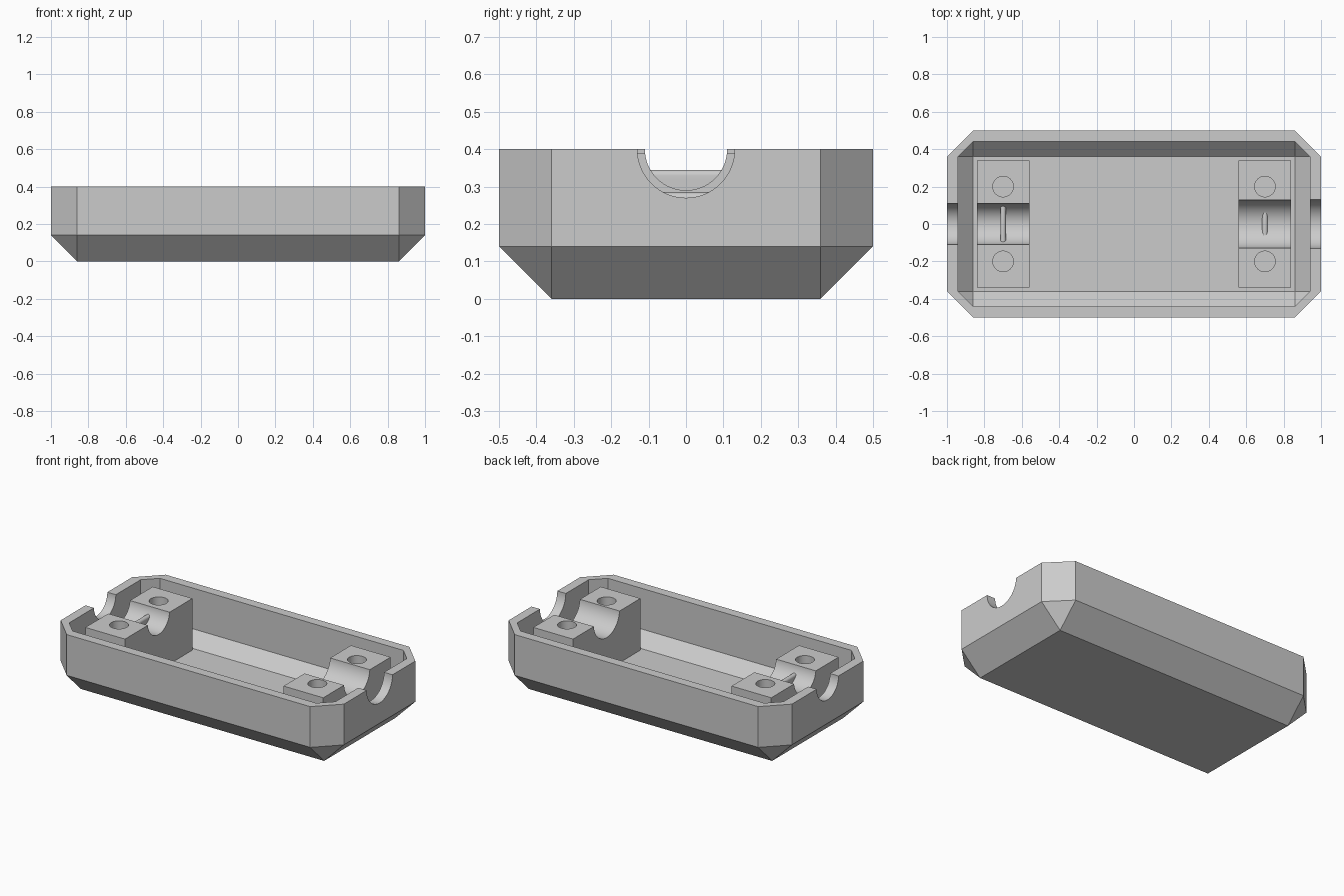
import bpy, bmesh, math

cube = bpy.data.objects.get("Cube")
if cube:
    bpy.data.objects.remove(cube, do_unlink=True)

grey = bpy.data.materials.new("plain_grey")
grey.use_nodes = True
GREY = (0.6, 0.6, 0.6, 1)
grey.diffuse_color = GREY
grey.node_tree.nodes["Principled BSDF"].inputs["Base Color"].default_value = GREY

RIM = 0.40        # height of the open edge, also the axis of the cradles
BLOCK_TOP = 0.39


def to_object(name, bm):
    bmesh.ops.recalc_face_normals(bm, faces=bm.faces)
    mesh = bpy.data.meshes.new(name)
    bm.to_mesh(mesh)
    bm.free()
    mesh.materials.append(grey)
    obj = bpy.data.objects.new(name, mesh)
    bpy.context.collection.objects.link(obj)
    return obj


def box(name, x, y, z):
    bm = bmesh.new()
    bmesh.ops.create_cube(bm, size=1)
    for v in bm.verts:
        for i, (low, high) in enumerate((x, y, z)):
            v.co[i] = low if v.co[i] < 0 else high
    return to_object(name, bm)


def cylinder(name, radius, length, centre, axis="Z", sides=64):
    bm = bmesh.new()
    bmesh.ops.create_cone(bm, cap_ends=True, segments=sides,
                          radius1=radius, radius2=radius, depth=length)
    obj = to_object(name, bm)
    obj.location = centre
    if axis == "X":
        obj.rotation_euler.y = math.pi / 2
    elif axis == "Y":
        obj.rotation_euler.x = math.pi / 2
    return obj


def combine(obj, others, operation):
    """Apply a boolean with each helper and then remove the helpers."""
    for other in others:
        other.hide_render = True
        mod = obj.modifiers.new(other.name, "BOOLEAN")
        mod.operation = operation
        mod.solver = "EXACT"
        mod.object = other
    bpy.context.view_layer.update()
    graph = bpy.context.evaluated_depsgraph_get()
    mesh = bpy.data.meshes.new_from_object(obj.evaluated_get(graph))
    obj.modifiers.clear()
    obj.data = mesh
    for other in others:
        bpy.data.objects.remove(other, do_unlink=True)


def smooth(obj):
    bpy.ops.object.select_all(action="DESELECT")
    obj.select_set(True)
    bpy.context.view_layer.objects.active = obj
    bpy.ops.object.shade_smooth_by_angle(angle=math.radians(30))


def cut_corner_loop(bm, half_x, half_y, cut, z):
    """Eight corner points; with no cut they fall together in pairs."""
    points = []
    for sx, sy in ((1, 1), (-1, 1), (-1, -1), (1, -1)):
        pair = [(sx * half_x, sy * (half_y - cut)), (sx * (half_x - cut), sy * half_y)]
        points += pair if sx * sy > 0 else pair[::-1]
    return [bm.verts.new((x, y, z)) for x, y in points]


# Tray shell: outer underside, outer wall, rim, inner wall, floor
bm = bmesh.new()
loops = [cut_corner_loop(bm, *ring) for ring in (
    (0.86, 0.36, 0, 0),
    (1.00, 0.50, 0.14, 0.14),
    (1.00, 0.50, 0.14, RIM),
    (0.94, 0.44, 0.08, RIM),
    (0.94, 0.44, 0.08, 0.14),
    (0.86, 0.36, 0, 0.06))]
for a, b in zip(loops, loops[1:]):
    for i in range(8):
        j = (i + 1) % 8
        bm.faces.new((a[i], a[j], b[j], b[i]))
bm.faces.new(loops[0])
bm.faces.new(loops[-1])
bmesh.ops.remove_doubles(bm, verts=bm.verts, dist=0.0001)
shell = to_object("tray_shell", bm)

# Each end: side, cradle radius, top of the locating rib
ENDS = {"right": (-1, 0.11, 0.345), "left": (1, 0.13, 0.285)}

# Round notches through the end walls
combine(shell, [cylinder("notch", radius, 0.3, (side, 0, RIM), "X")
                for side, radius, _ in ENDS.values()], "DIFFERENCE")
smooth(shell)

for label, (side, radius, rib_top) in ENDS.items():
    middle = side * 0.7

    # Clamp block with a cradle groove and two blind screw holes
    block = box(label + "_clamp_block", (middle - 0.14, middle + 0.14),
                (-0.34, 0.34), (0.05, BLOCK_TOP))
    cutters = [cylinder("cradle", radius, 0.5, (middle, 0, RIM), "X")]
    for y in (-0.2, 0.2):
        cutters.append(cylinder("screw_hole", 0.055, 0.4, (middle, y, 0.3)))
    combine(block, cutters, "DIFFERENCE")
    smooth(block)

    # Round-topped rib across the cradle, trimmed to the groove
    r = 0.015
    rib = box(label + "_cradle_rib", (middle - r, middle + r),
              (-radius, radius), (0.2, rib_top - r))
    combine(rib, [cylinder("rib_top", r, 2 * radius, (middle, 0, rib_top - r), "Y", 32)], "UNION")
    combine(rib, [cylinder("groove", radius + 0.002, 0.3, (middle, 0, RIM), "X")], "INTERSECT")
    smooth(rib)
